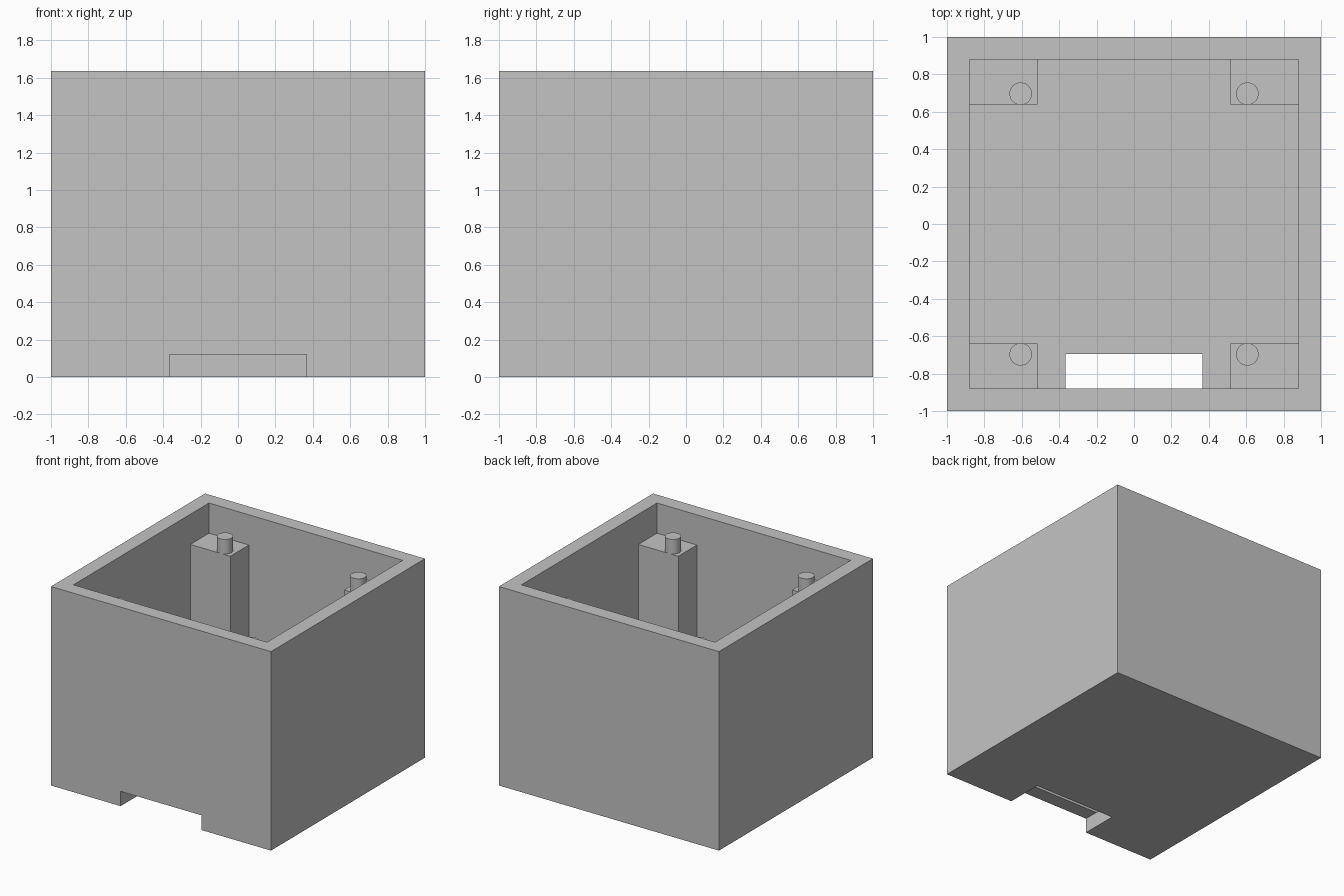
import bpy
import bmesh
from mathutils import Matrix, Vector

if "Cube" in bpy.data.objects:
    bpy.data.objects.remove(bpy.data.objects["Cube"], do_unlink=True)

HEIGHT = 1.635
INNER = 0.88           # half width of the cavity
FLOOR = 0.12
POST_TOP, PIN_TOP = 1.387, 1.507
POST_X, POST_Y = 0.517, 0.638   # inner edges of the corner posts
PIN_X, PIN_Y, PIN_R = 0.606, 0.697, 0.06

grey = bpy.data.materials.new("plain grey")
grey.use_nodes = True
grey.diffuse_color = (0.55, 0.55, 0.55, 1)
grey.node_tree.nodes["Principled BSDF"].inputs["Base Color"].default_value = grey.diffuse_color


def finish(name, bm):
    mesh = bpy.data.meshes.new(name)
    bm.to_mesh(mesh)
    bm.free()
    mesh.materials.append(grey)
    obj = bpy.data.objects.new(name, mesh)
    bpy.context.collection.objects.link(obj)
    return obj


def box(name, low, high):
    low, high = Vector(low), Vector(high)
    bm = bmesh.new()
    matrix = Matrix.Translation((low + high) / 2) @ Matrix.Diagonal((*(high - low), 1))
    bmesh.ops.create_cube(bm, size=1, matrix=matrix)
    return finish(name, bm)


def cut(target, cutter):
    mod = target.modifiers.new(cutter.name, "BOOLEAN")
    mod.operation = "DIFFERENCE"
    mod.solver = "EXACT"
    mod.object = cutter
    cutter.hide_render = True
    cutter.hide_set(True)
    cutter.display_type = "WIRE"


# Open-topped case with a cable notch low in the front
case = box("case", (-1, -1, 0), (1, 1, HEIGHT))
cut(case, box("cavity_cutter", (-INNER, -INNER, FLOOR), (INNER, INNER, 2)))
cut(case, box("notch_cutter", (-0.367, -1.2, -0.2), (0.367, -0.696, FLOOR + 0.001)))

# Bake the cuts and drop the cutters
bpy.context.view_layer.update()
baked = bpy.data.meshes.new_from_object(case.evaluated_get(bpy.context.evaluated_depsgraph_get()))
case.modifiers.clear()
case.data = baked
for name in ("cavity_cutter", "notch_cutter"):
    bpy.data.objects.remove(bpy.data.objects[name], do_unlink=True)

# Corner posts, each with a locating pin
for side, sx in (("left", 1), ("right", -1)):
    for end, sy in (("front", -1), ("back", 1)):
        xs = sorted((sx * POST_X, sx * INNER))
        ys = sorted((sy * POST_Y, sy * INNER))
        box(f"{end}_{side}_post", (xs[0], ys[0], FLOOR), (xs[1], ys[1], POST_TOP))
        bm = bmesh.new()
        bmesh.ops.create_cone(
            bm, cap_ends=True, segments=40, radius1=PIN_R, radius2=PIN_R,
            depth=PIN_TOP - POST_TOP,
            matrix=Matrix.Translation((sx * PIN_X, sy * PIN_Y, (PIN_TOP + POST_TOP) / 2)))
        for face in bm.faces:
            face.smooth = len(face.verts) == 4
        for edge in bm.edges:
            edge.smooth = all(f.smooth for f in edge.link_faces)
        finish(f"{end}_{side}_pin", bm)
